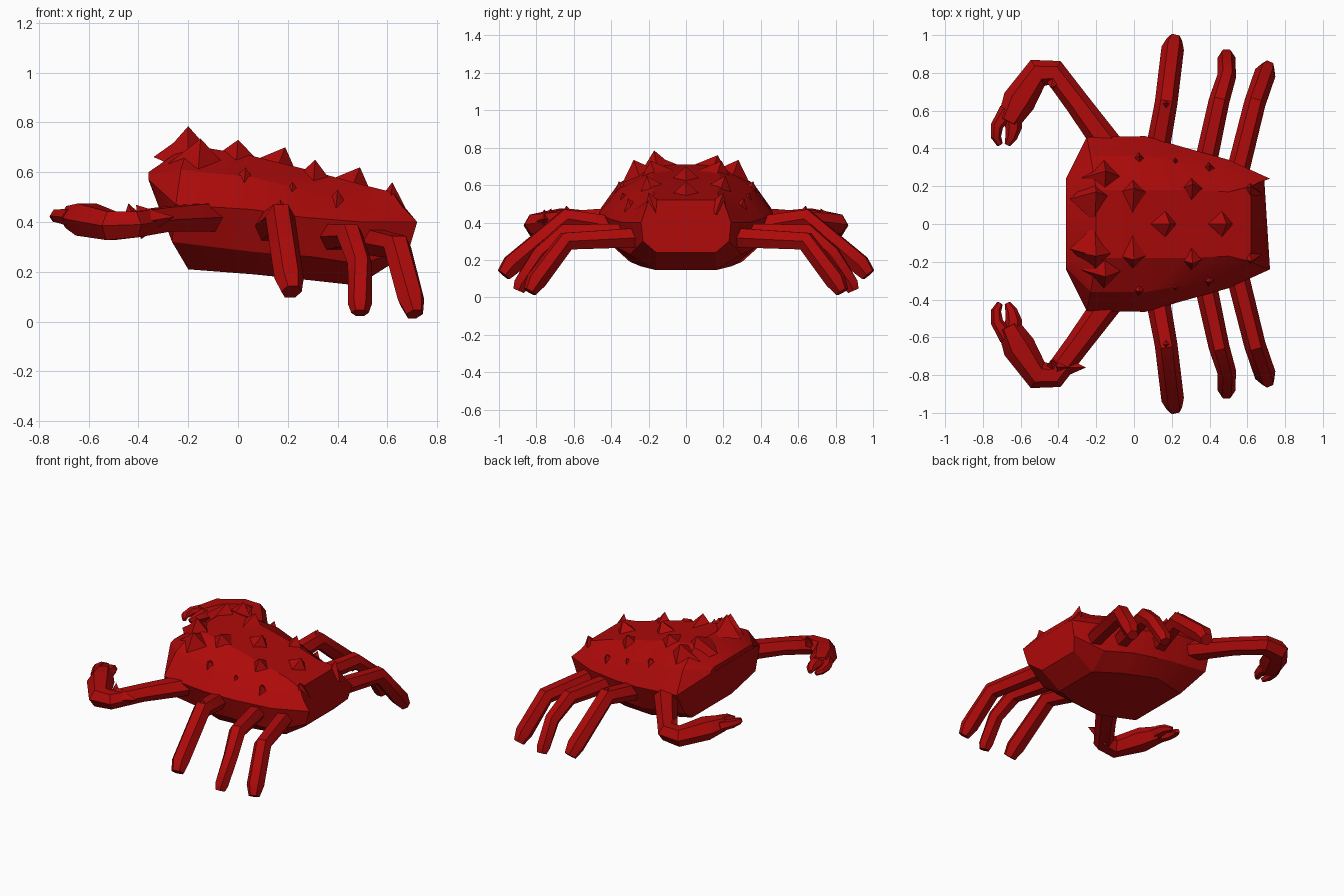
import bpy, bmesh, math
from mathutils import Vector

if "Cube" in bpy.data.objects:
    bpy.data.objects.remove(bpy.data.objects["Cube"])

red = bpy.data.materials.new("crab red")
red.diffuse_color = (0.42, 0.003, 0.003, 1)
red.use_nodes = True
red.node_tree.nodes["Principled BSDF"].inputs["Base Color"].default_value = red.diffuse_color


def finish(name, bm, smooth=None):
    bmesh.ops.recalc_face_normals(bm, faces=bm.faces)
    mesh = bpy.data.meshes.new(name)
    bm.to_mesh(mesh)
    bm.free()
    mesh.materials.append(red)
    ob = bpy.data.objects.new(name, mesh)
    bpy.context.collection.objects.link(ob)
    if smooth:
        bpy.ops.object.select_all(action='DESELECT')
        ob.select_set(True)
        bpy.context.view_layer.objects.active = ob
        bpy.ops.object.shade_smooth_by_angle(angle=math.radians(smooth))
    return ob


def skin(bm, rings):
    """Join rings of points into a closed, capped skin."""
    loops = [[bm.verts.new(p) for p in ring] for ring in rings]
    n = len(loops[0])
    for a, b in zip(loops, loops[1:]):
        for i in range(n):
            j = (i + 1) % n
            bm.faces.new((a[i], a[j], b[j], b[i]))
    bm.faces.new(loops[0])
    bm.faces.new(loops[-1])


def limb(name, joints, side, sides=6, flat=1.0):
    """Jointed tube; each joint is (x, y, z, radius)."""
    pts = [Vector((x, y * side, z)) for x, y, z, r in joints]
    rings = []
    for i, p in enumerate(pts):
        d0 = (p - pts[max(i - 1, 0)]).normalized()
        d1 = (pts[min(i + 1, len(pts) - 1)] - p).normalized()
        t = (d0 + d1).normalized()
        across = t.cross(Vector((0, 0, 1))).normalized()
        up = across.cross(t)
        r = joints[i][3]
        ring = []
        for k in range(sides):
            a = 2 * math.pi * k / sides
            ring.append(p + across * r * math.cos(a) + up * r * flat * math.sin(a))
        rings.append(ring)
    bm = bmesh.new()
    skin(bm, rings)
    return finish(name, bm, 35)


def spike(name, tip, base, r):
    """Four-sided thorn."""
    tip, base = Vector(tip), Vector(base)
    q = Vector((0, 0, 1)).rotation_difference((tip - base).normalized())
    bm = bmesh.new()
    ring = [bm.verts.new(base + q @ Vector(v)) for v in
            ((r, 0, 0), (0, r, 0), (-r, 0, 0), (0, -r, 0))]
    top = bm.verts.new(tip)
    for i in range(4):
        bm.faces.new((ring[i], ring[(i + 1) % 4], top))
    bm.faces.new(ring)
    return finish(name, bm)


# Shell: half sections from the nose to the tail (top, shoulder, rim, low, belly)
sections = [
    [(-.36, .20, .60), (-.36, .23, .59), (-.36, .24, .57), (-.355, .21, .56), (-.35, .15, .56)],
    [(-.20, .18, .71), (-.23, .36, .61), (-.25, .46, .47), (-.265, .39, .32), (-.20, .22, .21)],
    [(.04, .18, .67), (.06, .36, .58), (.06, .465, .45), (.06, .40, .28), (.06, .30, .19)],
    [(.28, .18, .61), (.30, .32, .52), (.25, .41, .42), (.30, .36, .26), (.30, .24, .165)],
    [(.50, .17, .55), (.52, .27, .47), (.50, .34, .40), (.50, .30, .23), (.48, .16, .145)],
    [(.62, .20, .52), (.66, .22, .46), (.72, .24, .40), (.69, .23, .30), (.63, .16, .24)],
]
bm = bmesh.new()
skin(bm, [s + [(x, -y, z) for x, y, z in reversed(s)] for s in sections])
finish("shell", bm, 22)

# Thorns along the middle of the back
for i, (x, z) in enumerate([(.19, .70), (.49, .62)]):
    spike(f"middle_thorn_{i}", (x, 0, z), (x - .04, 0, z - .10), .11)

# Thorns in side rows: tip x, y, z, base radius
row = [(-.20, .17, .76, .13), (-.15, .28, .735, .12), (0, .19, .73, .13),
       (.31, .21, .65, .10), (.62, .20, .56, .07), (.03, .36, .62, .09),
       (.22, .34, .56, .08), (.40, .31, .53, .08)]
# Walking legs and claw parts: x, y, z, radius
legs = {
    "front_leg": [(.115, .34, .37, .064), (.17, .64, .42, .06), (.205, .93, .175, .06), (.215, .975, .12, .042)],
    "middle_leg": [(.37, .28, .34, .06), (.45, .65, .345, .055), (.49, .78, .23, .05), (.49, .88, .07, .048),
                   (.49, .895, .035, .035)],
    "rear_leg": [(.54, .24, .32, .06), (.64, .64, .30, .057), (.695, .80, .09, .057), (.71, .835, .03, .036)],
}
claw = {
    "claw_arm": [(-.11, .38, .42, .078), (-.30, .64, .41, .066), (-.42, .80, .39, .07), (-.51, .80, .385, .078),
                 (-.61, .65, .41, .088), (-.665, .54, .42, .06)],
    "outer_finger": [(-.67, .60, .42, .045), (-.725, .52, .425, .033), (-.73, .46, .42, .027), (-.71, .42, .41, .016)],
    "inner_finger": [(-.64, .58, .42, .05), (-.638, .51, .42, .044), (-.65, .46, .42, .032), (-.67, .42, .41, .016)],
}
for side, label in ((1, "left"), (-1, "right")):
    for i, (x, y, z, r) in enumerate(row):
        spike(f"{label}_thorn_{i}", (x, y * side, z), (x - .01, (y - .04) * side, z - .11), r)
    for name, joints in legs.items():
        limb(f"{label}_{name}", joints, side)
    x, y, z, r = legs["front_leg"][1]
    spike(f"{label}_knee_thorn", (x, y * side, z + .07), (x, (y - .01) * side, z), .055)
    for name, joints in claw.items():
        limb(f"{label}_{name}", joints, side, flat=.85)
    spike(f"{label}_elbow_thorn", (-.44, .72 * side, .475), (-.42, .76 * side, .40), .05)

# Tallest thorn on one side, and a spur on the back of one elbow
spike("tall_thorn", (-.20, -.17, .785), (-.20, -.15, .66), .11)
spike("right_elbow_spur", (-.255, -.76, .42), (-.40, -.755, .40), .07)
